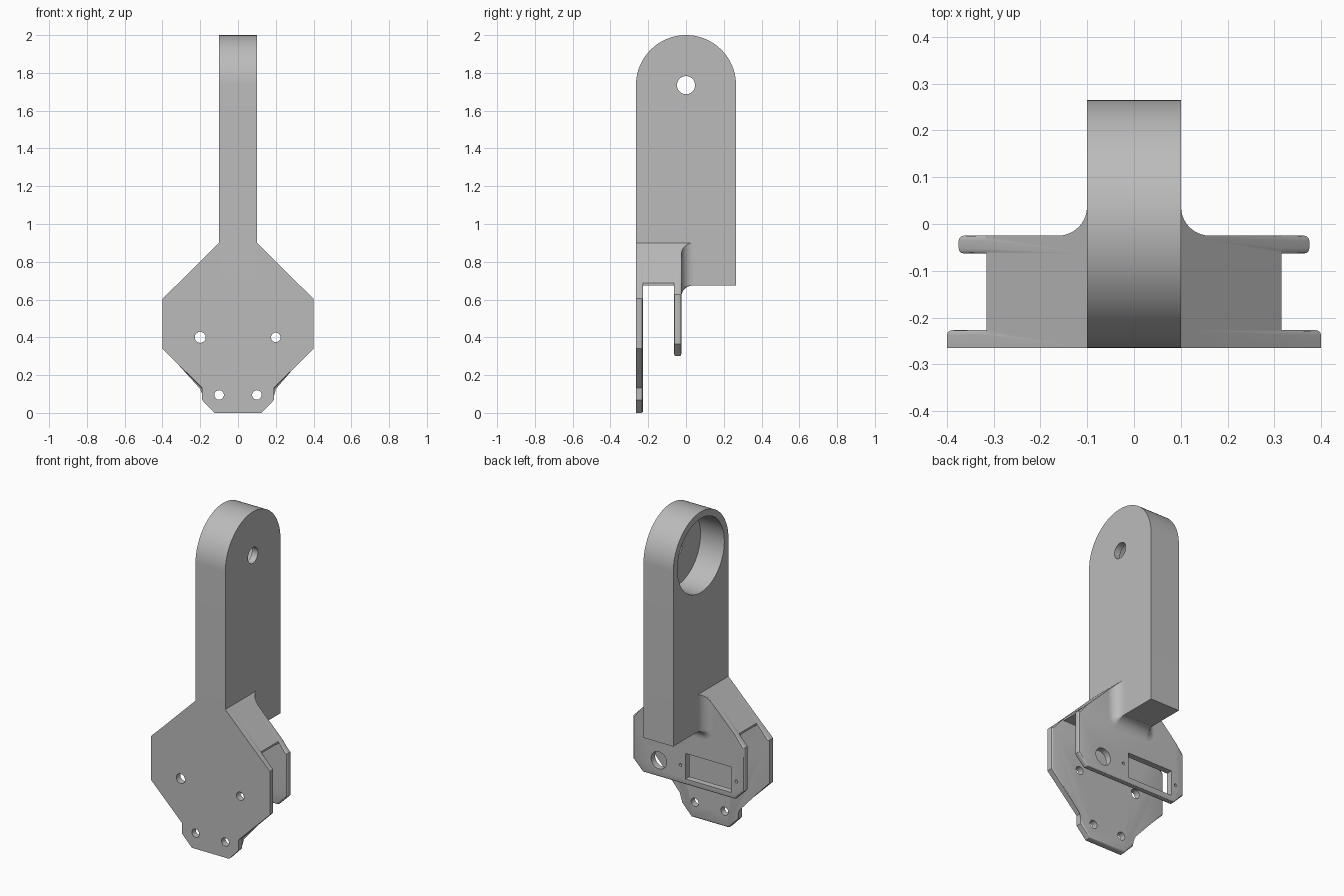
import bpy, bmesh
from math import sin, cos, pi, sqrt

cube = bpy.data.objects.get("Cube")
if cube:
    bpy.data.objects.remove(cube, do_unlink=True)

grey = bpy.data.materials.new("plain grey")
grey.use_nodes = True
grey.diffuse_color = (0.5, 0.5, 0.5, 1)
grey.node_tree.nodes["Principled BSDF"].inputs["Base Color"].default_value = (0.5, 0.5, 0.5, 1)

FRONT, BACK = -0.265, -0.025     # outer faces of the two plates
THICK = 0.038
HALF, FLOOR, SHOULDER = 0.1, 0.675, 0.9


def add_object(name, bm):
    bmesh.ops.recalc_face_normals(bm, faces=bm.faces[:])
    mesh = bpy.data.meshes.new(name)
    bm.to_mesh(mesh)
    bm.free()
    mesh.materials.append(grey)
    obj = bpy.data.objects.new(name, mesh)
    bpy.context.collection.objects.link(obj)
    return obj


def loft(rings):
    """Closed solid through rings of equal point count."""
    bm = bmesh.new()
    rows = [[bm.verts.new(p) for p in ring] for ring in rings]
    n = len(rows[0])
    for a, b in zip(rows, rows[1:]):
        for i in range(n):
            bm.faces.new((a[i], a[(i + 1) % n], b[(i + 1) % n], b[i]))
    bm.faces.new(rows[0])
    bm.faces.new(rows[-1])
    return bm


def mirrored(half):
    return half + [(-x, z) for x, z in reversed(half)]


def slab(outline, y0, y1):
    return loft([[(x, y, z) for x, z in outline] for y in (y0, y1)])


def circle(u, v, r, n=40):
    return [(u + r * cos(2 * pi * i / n), v + r * sin(2 * pi * i / n)) for i in range(n)]


def cut(obj, bm):
    cutter = add_object("cutter", bm)
    cutter.hide_render = True
    mod = obj.modifiers.new("cut", "BOOLEAN")
    mod.operation, mod.solver, mod.object = "DIFFERENCE", "EXACT", cutter
    bpy.context.view_layer.objects.active = obj
    bpy.ops.object.modifier_apply(modifier=mod.name)
    bpy.data.objects.remove(cutter, do_unlink=True)


def drill(obj, holes):
    for x, z, r in holes:
        cut(obj, slab(circle(x, z, r), -0.4, 0.1))


def round_rim(bm, faces_y):
    """Round the free edges of a plate, leaving those that meet the bridge."""
    def free(v):
        return abs(v.co.x) > 0.31 or v.co.z < 0.65
    edges = [e for e in bm.edges if all(free(v) for v in e.verts)
             and any(all(abs(v.co.y - y) < 1e-4 for v in e.verts) for y in faces_y)]
    bmesh.ops.bevel(bm, geom=edges, offset=0.011, segments=3, profile=0.5, affect="EDGES")


# Upright arm: round-topped bar with a bearing pocket and a through hole
R, PIVOT = 0.265, 1.735
side = [(-R, FLOOR), (R, FLOOR)] + [(R * cos(pi * i / 40), PIVOT + R * sin(pi * i / 40)) for i in range(41)]
arm = add_object("arm", loft([[(x, y, z) for y, z in side] for x in (-HALF, HALF)]))
for r, x0, x1, n in ((0.225, -0.2, 0.06, 64), (0.048, -0.2, 0.2, 40)):
    cut(arm, loft([[(x, y, z) for y, z in circle(0, PIVOT, r, n)] for x in (x0, x1)]))

# Front plate with four screw holes
shoulder = [(HALF, SHOULDER), (0.315, 0.687)]
bm = slab(mirrored(shoulder + [(0.4, 0.605), (0.4, 0.34), (0.19, 0.132), (0.19, 0.068), (0.125, 0)]),
          FRONT, FRONT + THICK)
round_rim(bm, [FRONT + THICK])
front_plate = add_object("front_plate", bm)
drill(front_plate, [(-0.2, 0.4, 0.029), (0.2, 0.4, 0.025), (-0.1, 0.095, 0.025), (0.1, 0.095, 0.025)])

# Back plate with a round hole, a rectangular window and two pilot holes
bm = slab(mirrored(shoulder + [(0.375, 0.627), (0.375, 0.365), (0.31, 0.3)]), BACK - THICK, BACK)
round_rim(bm, [BACK - THICK, BACK])
back_plate = add_object("back_plate", bm)
drill(back_plate, [(0.2, 0.4, 0.052), (0.055, 0.41, 0.009), (-0.32, 0.41, 0.009)])
cut(back_plate, slab([(-0.29, 0.335), (0.02, 0.335), (0.02, 0.49), (-0.29, 0.49)], -0.1, 0.1))

# Bridge joining the two plates under the shoulders
bridge = add_object("bridge", slab(mirrored(shoulder + [(0.315, FLOOR)]),
                                   FRONT + THICK, BACK - THICK))

# Concave fillet flaring from the arm onto the back plate
F = 0.062
rings = []
for i in range(11):
    t = i / 10 * pi / 2
    d = F * (1 - sin(t)) + 0.0005
    y = BACK + F * (1 - cos(t))
    half = [(HALF, SHOULDER), (HALF + d, SHOULDER - d)]
    half += [(HALF + d * cos(a * pi / 16), FLOOR - d * sin(a * pi / 16)) for a in range(9)]
    rings.append([(x, y, z) for x, z in mirrored(half)])
fillet = add_object("arm_fillet", loft(rings))

# Smooth curves, crisp corners
bpy.ops.object.select_all(action="DESELECT")
for obj in (arm, front_plate, back_plate, bridge, fillet):
    obj.select_set(True)
bpy.context.view_layer.objects.active = arm
bpy.ops.object.shade_smooth_by_angle()
